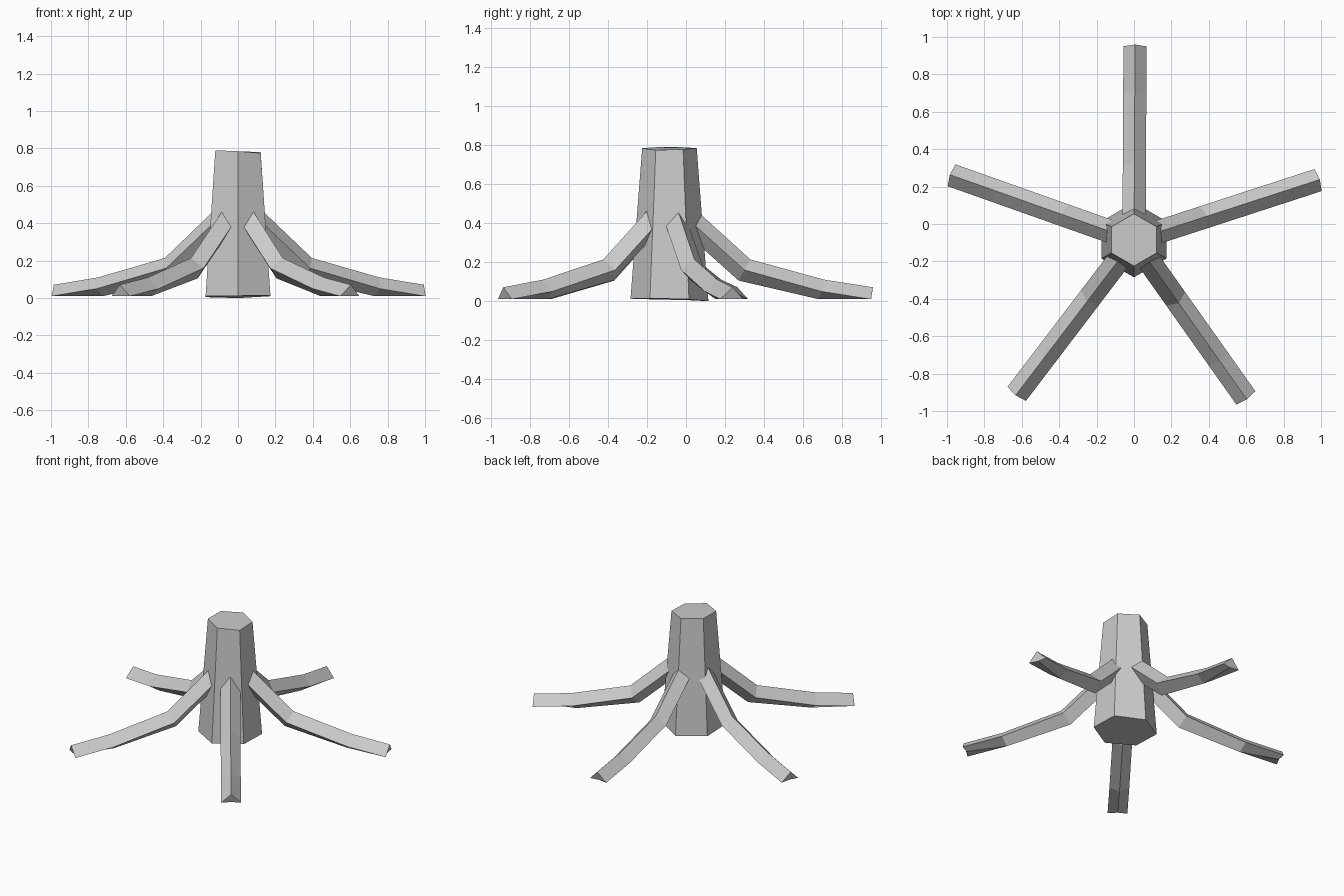
import bpy
import bmesh
from math import radians, cos, sin
from mathutils import Vector

cube = bpy.data.objects.get("Cube")
if cube:
    bpy.data.objects.remove(cube)

AXIS = Vector((0, -0.085, 0))
GROUND = 0.01

grey = bpy.data.materials.new("pale_grey")
grey.use_nodes = True
colour = (0.6, 0.6, 0.6, 1)
grey.diffuse_color = colour
grey.node_tree.nodes["Principled BSDF"].inputs["Base Color"].default_value = colour


def loft(name, rings):
    """Bridge equal-sized rings of points and close both ends."""
    bm = bmesh.new()
    loops = [[bm.verts.new(p) for p in ring] for ring in rings]
    n = len(loops[0])
    for a, b in zip(loops, loops[1:]):
        for i in range(n):
            j = (i + 1) % n
            bm.faces.new((a[i], a[j], b[j], b[i]))
    bm.faces.new(loops[0][::-1])
    bm.faces.new(loops[-1])
    bmesh.ops.recalc_face_normals(bm, faces=bm.faces)
    mesh = bpy.data.meshes.new(name)
    bm.to_mesh(mesh)
    bm.free()
    mesh.materials.append(grey)
    obj = bpy.data.objects.new(name, mesh)
    bpy.context.collection.objects.link(obj)
    return obj


# Tapered six-sided trunk with slightly uneven ends
def trunk_ring(radius, heights):
    angles = [radians(-90 + 60 * i) for i in range(6)]
    return [AXIS + Vector((radius * cos(a), radius * sin(a), z))
            for a, z in zip(angles, heights)]


loft("trunk", [
    trunk_ring(0.2, [0.012, 0.015, 0.01, 0.0, 0.005, 0.012]),
    trunk_ring(0.14, [0.785, 0.775, 0.78, 0.785, 0.79, 0.79]),
])

# Roots: diamond section swept along a bent path, flattened on the ground
ROOT_PATH = [(0.08, 0.435), (0.385, 0.16), (0.78, 0.05), (1.035, 0.01)]
HALF = 0.062


def root(name, degrees):
    a = radians(degrees)
    out = Vector((cos(a), sin(a), 0))
    side = Vector((-sin(a), cos(a), 0))
    up = Vector((0, 0, 1))
    centres = [AXIS + out * r + up * z for r, z in ROOT_PATH]
    rings = []
    for i, c in enumerate(centres):
        along = centres[min(i + 1, 3)] - centres[max(i - 1, 0)]
        normal = along.cross(side).normalized()
        ring = [c + d * HALF for d in (normal, side, -normal, -side)]
        for p in ring:
            p.z = max(p.z, GROUND)
        rings.append(ring)
    loft(name, rings)


for name, angle in {"root_back": 89.7, "root_right": 160.5, "root_front_right": 232.7,
                    "root_front_left": 305.3, "root_left": 18}.items():
    root(name, angle)
